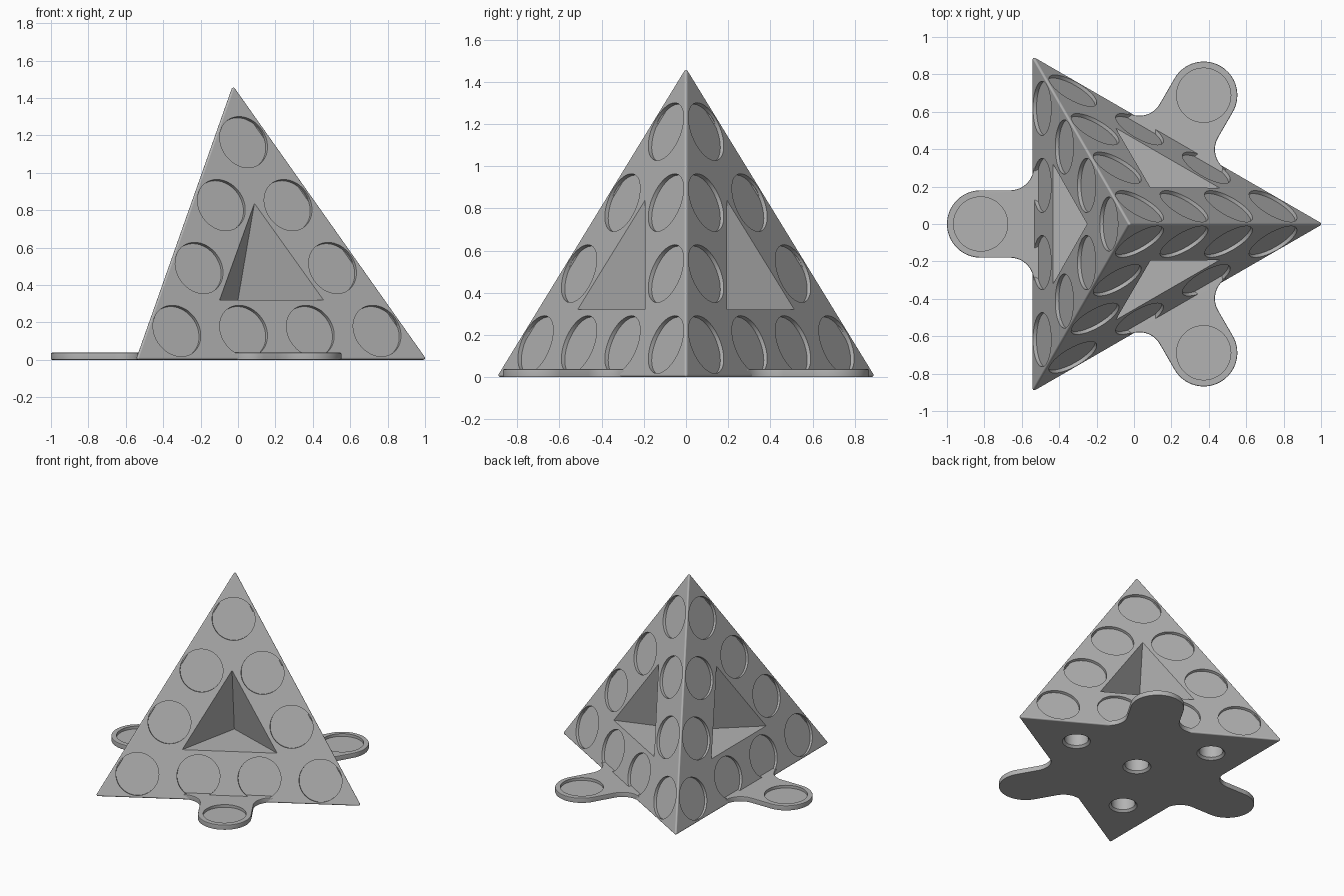
import bpy
import bmesh
from math import sin, cos, pi, radians, sqrt
from mathutils import Matrix, Vector

default = bpy.data.objects.get("Cube")
if default:
    bpy.data.objects.remove(default, do_unlink=True)

CENTRE_X = -0.025      # axis of the three-fold symmetry
HEIGHT = 1.475         # unrounded pyramid height
ROUND = 0.01           # edge rounding radius
INRADIUS = HEIGHT / sqrt(8)
DISC = 0.145
DEPTH = 0.02
SIDES = [radians(60 + 120 * k) for k in range(3)]

grey = bpy.data.materials.new("plain_grey")
grey.use_nodes = True
COLOUR = (0.45, 0.45, 0.45, 1)
grey.diffuse_color = COLOUR
grey.node_tree.nodes["Principled BSDF"].inputs["Base Color"].default_value = COLOUR


def make_object(name, bm):
    bmesh.ops.recalc_face_normals(bm, faces=bm.faces)
    mesh = bpy.data.meshes.new(name)
    bm.to_mesh(mesh)
    bm.free()
    mesh.materials.append(grey)
    ob = bpy.data.objects.new(name, mesh)
    bpy.context.collection.objects.link(ob)
    return ob


def turn(angle):
    """Frame with x pointing out of one side of the pyramid."""
    return Matrix.Translation((CENTRE_X, 0, 0)) @ Matrix.Rotation(angle, 4, "Z")


def cylinder(bm, matrix, r1, r2, depth, segments=48):
    bmesh.ops.create_cone(bm, cap_ends=True, segments=segments, radius1=r1,
                          radius2=r2, depth=depth, matrix=matrix)


def hull(bm, points):
    verts = [bm.verts.new(p) for p in points]
    bmesh.ops.convex_hull(bm, input=verts)


def cut(ob, bm, name):
    cutter = make_object(name, bm)
    cutter.hide_render = True
    cutter.hide_set(True)
    mod = ob.modifiers.new("cut", "BOOLEAN")
    mod.operation = "DIFFERENCE"
    mod.solver = "EXACT"
    mod.object = cutter


def finish(ob):
    bpy.ops.object.select_all(action="DESELECT")
    ob.select_set(True)
    bpy.context.view_layer.objects.active = ob
    for mod in list(ob.modifiers):
        bpy.ops.object.modifier_apply(modifier=mod.name)
    bpy.ops.object.shade_smooth_by_angle(angle=radians(30))
    mod = ob.modifiers.new("even_shading", "WEIGHTED_NORMAL")
    mod.keep_sharp = True


# Rounded pyramid: hull of four small spheres
bm = bmesh.new()
low = HEIGHT - 4 * ROUND
corners = [Vector((CENTRE_X, 0, low + ROUND))]
for k in range(3):
    a = 2 * pi * k / 3
    corners.append(Vector((CENTRE_X + cos(a) * low / sqrt(2), sin(a) * low / sqrt(2), ROUND)))
for c in corners:
    bmesh.ops.create_icosphere(bm, subdivisions=3, radius=ROUND, matrix=Matrix.Translation(c))
points = [v.co.copy() for v in bm.verts]
bm.free()
bm = bmesh.new()
hull(bm, points)
bmesh.ops.delete(bm, geom=[v for v in bm.verts if not v.link_faces], context="VERTS")
bmesh.ops.dissolve_limit(bm, angle_limit=radians(1), verts=bm.verts, edges=bm.edges)
pyramid = make_object("pyramid_body", bm)

# Shallow discs on each face, in rows of four, three, two and one
bm = bmesh.new()
normal = Vector((sqrt(8) / 3, 0, 1 / 3))
up = Vector((-1 / 3, 0, sqrt(8) / 3))
side = Vector((0, 1, 0))
SPACING = 0.412
for a in SIDES:
    for row in range(4):
        count = 4 - row
        for i in range(count):
            if row == 1 and i == 1:
                continue       # the corner pocket sits here
            p = Vector((INRADIUS, 0, 0)) + up * (0.164 + row * SPACING * sqrt(3) / 2)
            p += side * (i - (count - 1) / 2) * SPACING
            frame = Matrix((side, up, normal)).transposed().to_4x4()
            frame.translation = p
            cylinder(bm, turn(a) @ frame, DISC, DISC, 2 * DEPTH)
cut(pyramid, bm, "face_disc_cutter")

# Three-sided pocket in the middle of each face
bm = bmesh.new()
for a in SIDES:
    deep = Vector((0.05, 0, 0.32))
    rim = [Vector((0.227, 0, 0.84)), Vector((0.408, 0.32, 0.32)), Vector((0.408, -0.32, 0.32))]
    hull(bm, [turn(a) @ p for p in [deep] + [deep + (r - deep) * 1.15 for r in rim]])
cut(pyramid, bm, "pocket_cutter")

# Round sockets in the underside, with a chamfered mouth
bm = bmesh.new()
spots = [Vector((CENTRE_X, 0, 0))]
for k in range(3):
    a = 2 * pi * k / 3
    spots.append(Vector((CENTRE_X + 0.53 * cos(a), 0.53 * sin(a), 0)))
for s in spots:
    rings = []
    for r, z in ((0.11, -0.015), (0.08, 0.015), (0.08, 0.18)):
        rings += [s + Vector((r * cos(t), r * sin(t), z))
                  for t in (2 * pi * j / 32 for j in range(32))]
    verts = [bm.verts.new(p) for p in rings]
    bm.faces.new(verts[:32])
    bm.faces.new(verts[64:])
    for base in (0, 32):
        for j in range(32):
            n = (j + 1) % 32
            bm.faces.new((verts[base + j], verts[base + n],
                          verts[base + 32 + n], verts[base + 32 + j]))
cut(pyramid, bm, "socket_cutter")
finish(pyramid)

# Flat rounded tabs at the middle of each bottom edge
TAB_D, TAB_R, FILLET, THICK = 0.795, 0.18, 0.125, 0.038
for number, a in enumerate(SIDES):
    edge = INRADIUS - 0.01
    half = [(TAB_D + TAB_R * cos(t), TAB_R * sin(t))
            for t in (pi / 2 * j / 16 for j in range(17))]
    half += [(edge + FILLET * (1 - sin(t)), TAB_R + FILLET * (1 - cos(t)))
             for t in (pi / 2 * j / 10 for j in range(11))]
    half.append((edge - 0.03, TAB_R + FILLET))
    outline = half + [(x, -y) for x, y in reversed(half) if y > 0]
    bm = bmesh.new()
    face = bm.faces.new([bm.verts.new((x, y, 0)) for x, y in outline])
    bmesh.ops.remove_doubles(bm, verts=bm.verts, dist=0.0005)
    made = bmesh.ops.extrude_face_region(bm, geom=list(bm.faces))
    bmesh.ops.translate(bm, vec=(0, 0, THICK),
                        verts=[g for g in made["geom"] if isinstance(g, bmesh.types.BMVert)])
    bm.transform(turn(a))
    tab = make_object(f"tab_{number + 1}", bm)
    bevel = tab.modifiers.new("soft_edge", "BEVEL")
    bevel.width = 0.006
    bevel.segments = 2
    bevel.limit_method = "ANGLE"
    bevel.angle_limit = radians(50)
    bm = bmesh.new()
    cylinder(bm, turn(a) @ Matrix.Translation((TAB_D, 0, THICK)), DISC, DISC, 2 * DEPTH)
    cut(tab, bm, f"tab_disc_cutter_{number + 1}")
    finish(tab)
